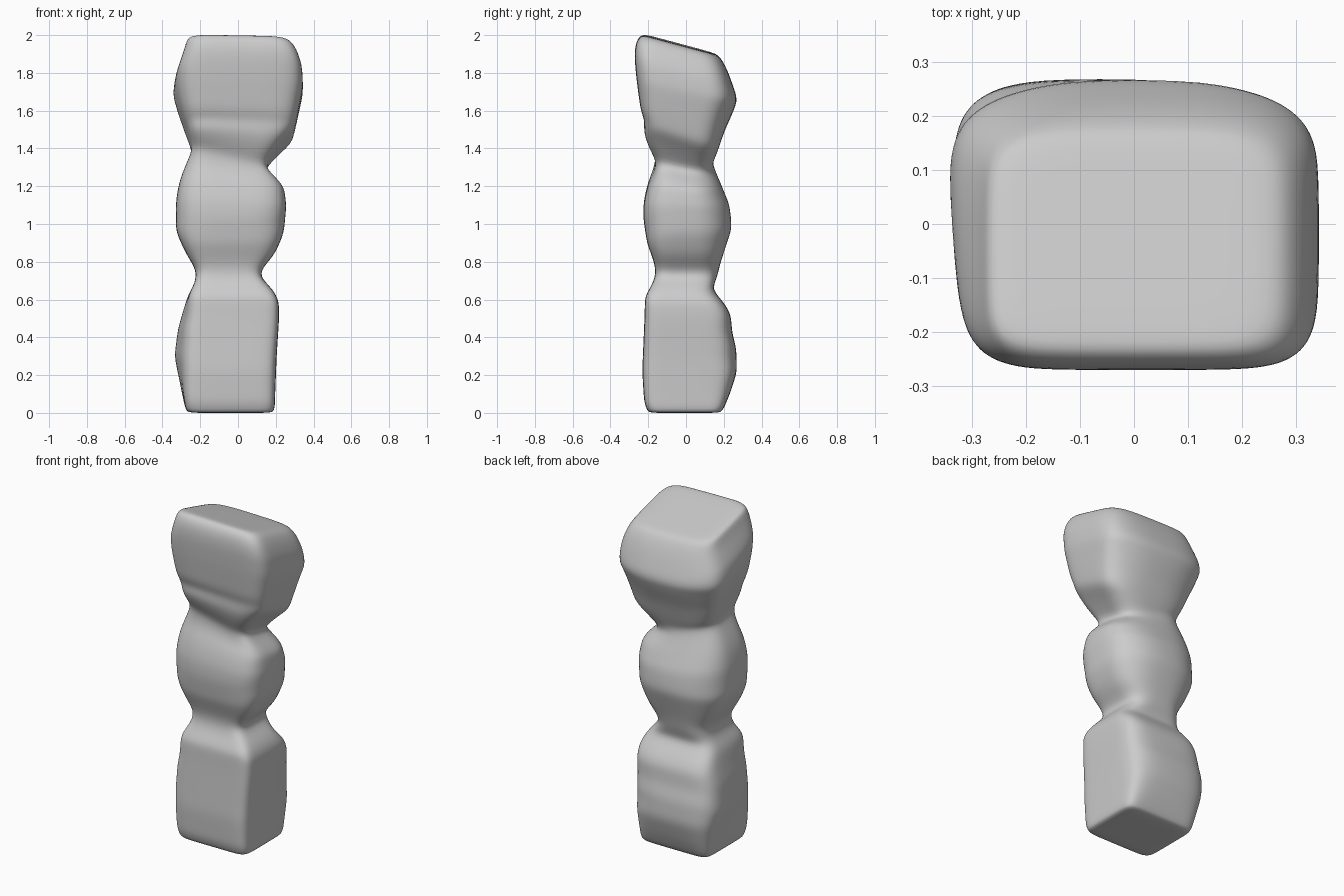
import bpy, bmesh, math

if "Cube" in bpy.data.objects:
    bpy.data.objects.remove(bpy.data.objects["Cube"])

# Silhouette profiles as (z, offset) pairs, one per side
LEFT = [(0, -.26), (.02, -.28), (.1, -.297), (.3, -.34), (.45, -.32), (.62, -.268), (.7, -.222), (.76, -.225),
        (.85, -.28), (.96, -.33), (1.12, -.33), (1.22, -.312), (1.3, -.28), (1.38, -.245), (1.47, -.275),
        (1.6, -.32), (1.7, -.348), (1.78, -.337), (1.88, -.29), (1.94, -.27), (1.975, -.24)]
RIGHT = [(0, .18), (.02, .195), (.1, .197), (.3, .205), (.5, .218), (.6, .217), (.66, .18), (.72, .115),
         (.76, .125), (.84, .195), (.95, .243), (1.1, .257), (1.19, .245), (1.23, .21), (1.265, .135),
         (1.32, .175), (1.4, .235), (1.44, .287), (1.56, .315), (1.7, .345), (1.8, .342), (1.87, .32),
         (1.92, .29), (1.95, .24)]
FRONT = [(0, -.195), (.02, -.21), (.06, -.222), (.22, -.232), (.5, -.22), (.62, -.217), (.68, -.178),
         (.74, -.158), (.8, -.17), (.9, -.207), (1.03, -.227), (1.12, -.225), (1.22, -.2), (1.29, -.165),
         (1.36, -.16), (1.42, -.2), (1.5, -.23), (1.54, -.215), (1.59, -.24), (1.75, -.262),
         (1.85, -.272), (1.92, -.272), (1.97, -.255), (2.0, -.225)]
BACK = [(0, .18), (.02, .2), (.1, .237), (.22, .28), (.35, .272), (.42, .25), (.53, .24), (.6, .19),
        (.65, .137), (.72, .165), (.8, .185), (.98, .245), (1.1, .232), (1.2, .19), (1.3, .138),
        (1.4, .178), (1.5, .215), (1.6, .264), (1.68, .292), (1.8, .242), (1.86, .21), (1.9, .17)]

# Ring tilt along x and y, and squareness of the front and back halves
TILT_X = [(1.0, 0), (1.2, -.1), (1.32, -.25), (1.45, -.06), (1.6, 0), (2, -.02)]
TILT_Y = [(1.1, 0), (1.3, -.18), (1.45, -.33), (1.6, -.2), (1.95, -.27)]
SQUARE_F = [(0, 8), (.6, 8), (.75, 5), (1, 3.7), (1.2, 4), (1.4, 5.5), (1.95, 6)]
SQUARE_B = [(0, 8), (.1, 6), (.3, 4.5), (.6, 5), (.75, 3), (1, 2.5), (1.3, 2.8), (1.5, 4), (1.95, 5)]
# How far the back falls away from its middle, and the left side towards the front
RIDGE_B = [(0, 0), (.25, .025), (.65, 0), (1.4, .01), (1.65, .06), (1.85, .03), (1.95, .01)]
RIDGE_L = [(0, 0), (.1, .01), (.3, .055), (.5, .04), (.65, 0), (1.5, .01), (1.7, .035), (1.9, 0)]
SEG = 48


def lerp(table, z):
    if z <= table[0][0]:
        return table[0][1]
    for (a, u), (b, v) in zip(table, table[1:]):
        if z <= b:
            return u + (v - u) * (z - a) / (b - a)
    return table[-1][1]


def ring(zc, scale=1.0):
    """Tilted rounded-square section fitted to the four profiles."""
    kx, ky = lerp(TILT_X, zc), lerp(TILT_Y, zc)
    x0, x1 = lerp(LEFT, zc - .24 * kx), lerp(RIGHT, zc + .22 * kx)
    y0, y1 = lerp(FRONT, zc - .2 * ky), lerp(BACK, zc + .17 * ky)
    cx, cy, a, b = (x0 + x1) / 2, (y0 + y1) / 2, (x1 - x0) / 2, (y1 - y0) / 2
    pts = []
    for i in range(SEG):
        t = 2 * math.pi * (i + .5) / SEG
        c, s = math.cos(t), math.sin(t)
        p = 2 / lerp(SQUARE_F if s < 0 else SQUARE_B, zc)
        u = math.copysign(abs(c) ** p, c)
        v = math.copysign(abs(s) ** p, s)
        x = cx + scale * (a * u + lerp(RIDGE_L, zc) * max(-u, 0) * max(-v, 0))
        y = cy + scale * (b * v - lerp(RIDGE_B, zc) * max(v, 0) * abs(u))
        pts.append((x, y, zc + kx * x + ky * y))
    return pts


# Stacked stone pillar: base block, rounded middle and tilted head in one skin
TOP = 1.943
levels = [0, .012, .03] + [.06 + .035 * i for i in range(53)] + [1.912, 1.93, TOP]
rings = [ring(0, .5)] + [ring(z) for z in levels] + [ring(TOP, .75), ring(TOP, .4)]
bm = bmesh.new()
loops = [[bm.verts.new(p) for p in r] for r in rings]
for lo, hi in zip(loops, loops[1:]):
    for i in range(SEG):
        j = (i + 1) % SEG
        bm.faces.new((lo[i], lo[j], hi[j], hi[i]))
bm.faces.new(loops[0][::-1])
bm.faces.new(loops[-1])
for _ in range(2):
    inner = [v for loop in loops[3:-2] for v in loop]
    bmesh.ops.smooth_vert(bm, verts=inner, factor=.25, use_axis_x=True, use_axis_y=True, use_axis_z=True)
bmesh.ops.recalc_face_normals(bm, faces=bm.faces)

mesh = bpy.data.meshes.new("stone_pillar")
bm.to_mesh(mesh)
bm.free()
pillar = bpy.data.objects.new("stone_pillar", mesh)
bpy.context.collection.objects.link(pillar)
mod = pillar.modifiers.new("soften", 'SUBSURF')
mod.levels = mod.render_levels = 1
for poly in mesh.polygons:
    poly.use_smooth = True
